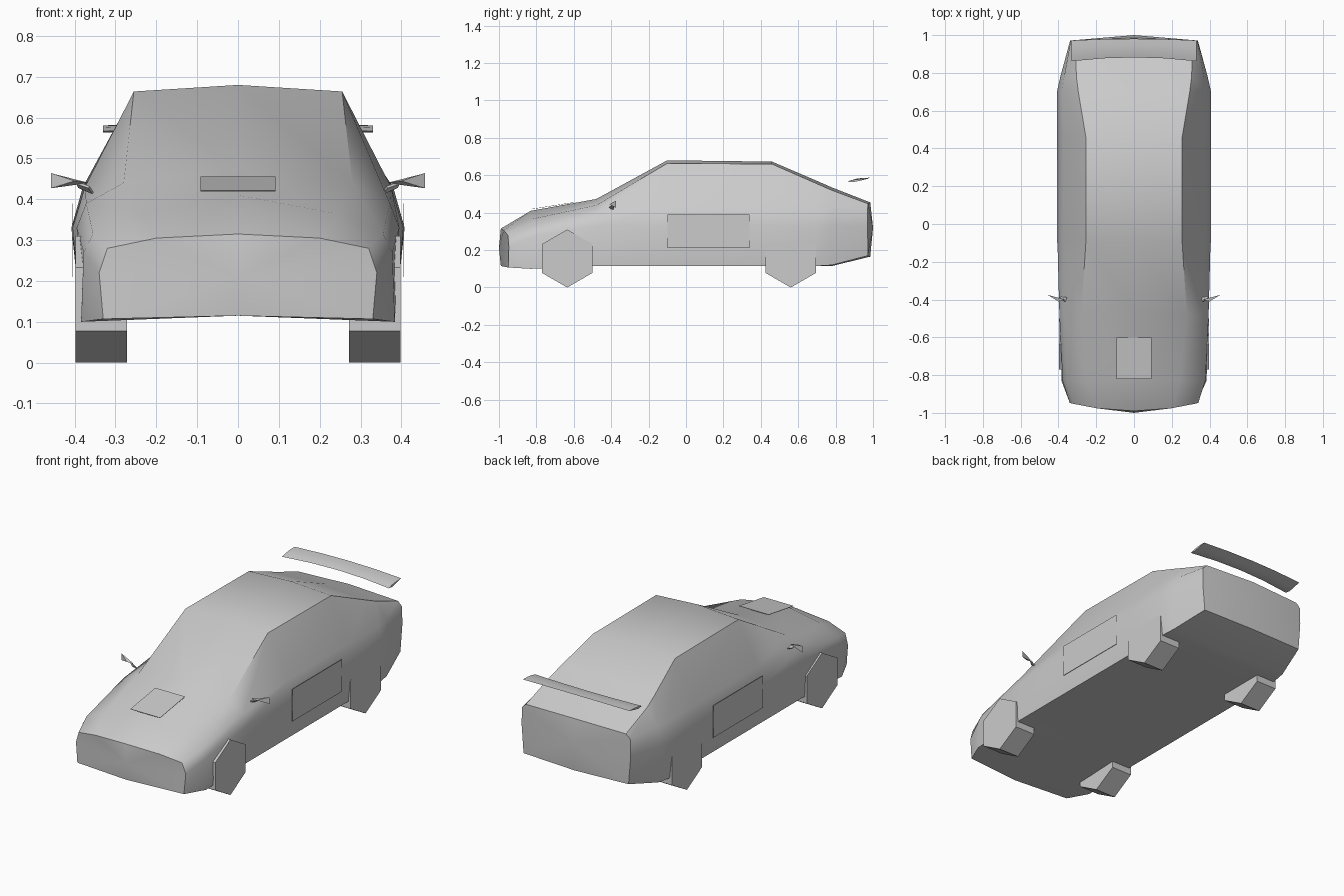
import bpy, bmesh, math
from mathutils import Vector

if "Cube" in bpy.data.objects:
    bpy.data.objects.remove(bpy.data.objects["Cube"])


def make(name, verts, faces, angle=None, thick=0, recalc=True):
    me = bpy.data.meshes.new(name)
    me.from_pydata(verts, [], faces)
    if recalc:
        bm = bmesh.new()
        bm.from_mesh(me)
        bmesh.ops.recalc_face_normals(bm, faces=bm.faces)
        bm.to_mesh(me)
        bm.free()
    ob = bpy.data.objects.new(name, me)
    bpy.context.collection.objects.link(ob)
    if thick:
        mod = ob.modifiers.new("thickness", 'SOLIDIFY')
        mod.thickness = thick
        mod.offset = 0
    if angle:
        bpy.ops.object.select_all(action='DESELECT')
        ob.select_set(True)
        bpy.context.view_layer.objects.active = ob
        bpy.ops.object.shade_smooth_by_angle(angle=math.radians(angle))
    return ob


# Body stations: y, end bow, then half section (x, z) from floor centre to roof centre
stations = [
    (-0.99, 0.37, [(0, .115), (.33, .107), (.34, .22), (.32, .28), (.2, .305), (0, .315)]),
    (-0.83, 0, [(0, .115), (.384, .10), (.378, .27), (.355, .315), (.24, .365), (0, .41)]),
    (-0.48, 0, [(0, .115), (.385, .115), (.395, .33), (.372, .39), (.28, .44), (0, .473)]),
    (-0.10, 0, [(0, .115), (.385, .115), (.405, .33), (.375, .43), (.255, .664), (0, .68)]),
    (0.46, 0, [(0, .115), (.385, .115), (.407, .33), (.375, .43), (.255, .660), (0, .673)]),
    (0.70, 0, [(0, .115), (.385, .115), (.408, .33), (.38, .43), (.295, .555), (0, .57)]),
    (0.78, 0, [(0, .115), (.375, .12), (.39, .33), (.37, .43), (.305, .52), (0, .535)]),
    (0.985, -0.12, [(0, .165), (.325, .17), (.338, .33), (.335, .425), (.31, .448), (0, .455)]),
]
verts, faces = [], []
for y, bow, half in stations:
    ring = half + [(-x, z) for x, z in half[-2:0:-1]]
    verts += [(x, y + bow * x * x, z) for x, z in ring]
n = 10
for s in range(len(stations) - 1):
    for i in range(n):
        j = (i + 1) % n
        faces.append((s * n + i, s * n + j, (s + 1) * n + j, (s + 1) * n + i))
for s, tip in ((0, (0, -1.0, .21)), (len(stations) - 1, (0, 1.0, .32))):
    verts.append(tip)
    faces += [(s * n + i, s * n + (i + 1) % n, len(verts) - 1) for i in range(n)]
make("body", verts, faces, angle=48)


# Six-sided wheels
def wheel(name, side, y, r=.155):
    ring = [(y + r * math.sin(k * math.pi / 3), r + r * math.cos(k * math.pi / 3)) for k in range(6)]
    v = [(side * x, a, b) for x in (.272, .398) for a, b in ring]
    f = [(k, (k + 1) % 6, (k + 1) % 6 + 6, k + 6) for k in range(6)]
    make(name, v, f + [tuple(range(6)), tuple(range(6, 12))])


for side, label in ((1, "right"), (-1, "left")):
    wheel("front_wheel_" + label, side, -.635)
    wheel("rear_wheel_" + label, side, .56)

    # Flat panel on the door
    make("door_panel_" + label,
         [(side * .406, y, z) for y, z in ((-.1, .21), (.34, .21), (.34, .39), (-.1, .39))],
         [(0, 1, 2, 3)], thick=.002)

    # Wing mirror: tapered blade on a short arm
    make("wing_mirror_" + label,
         [(side * .365, -.40, .440), (side * .458, -.375, .427), (side * .458, -.375, .464),
          (side * .40, -.41, .445)],
         [(0, 1, 2), (0, 1, 3), (1, 2, 3), (2, 0, 3)])
    make("mirror_arm_" + label,
         [(side * .355, -.39, .415), (side * .365, -.41, .43), (side * .395, -.39, .44),
          (side * .39, -.385, .43)],
         [(0, 1, 2, 3)], thick=.006)

# Square panel on the bonnet
make("bonnet_panel",
     [(-.092, -.82, .420), (.092, -.82, .420), (.092, -.6, .455), (-.092, -.6, .455)],
     [(0, 1, 2, 3)], thick=.002)

# Floating rear wing: thin aerofoil swept along a gentle bow
foil = [(.0, .0), (.03, .008), (.07, .013), (.11, .014), (.06, .002), (.03, -.004)]
verts, faces = [], []
xs = (-.33, -.16, 0, .16, .33)
for x in xs:
    t = 1 - (x / .33) ** 2
    verts += [(x, .862 + .02 * t + a * (1 - .1 * t), .567 + .006 * t + b) for a, b in foil]
m = len(foil)
for s in range(len(xs) - 1):
    for i in range(m):
        j = (i + 1) % m
        faces.append((s * m + i, s * m + j, (s + 1) * m + j, (s + 1) * m + i))
faces += [tuple(range(m)), tuple(range((len(xs) - 1) * m, len(xs) * m))]
make("rear_wing", verts, faces, angle=40)
